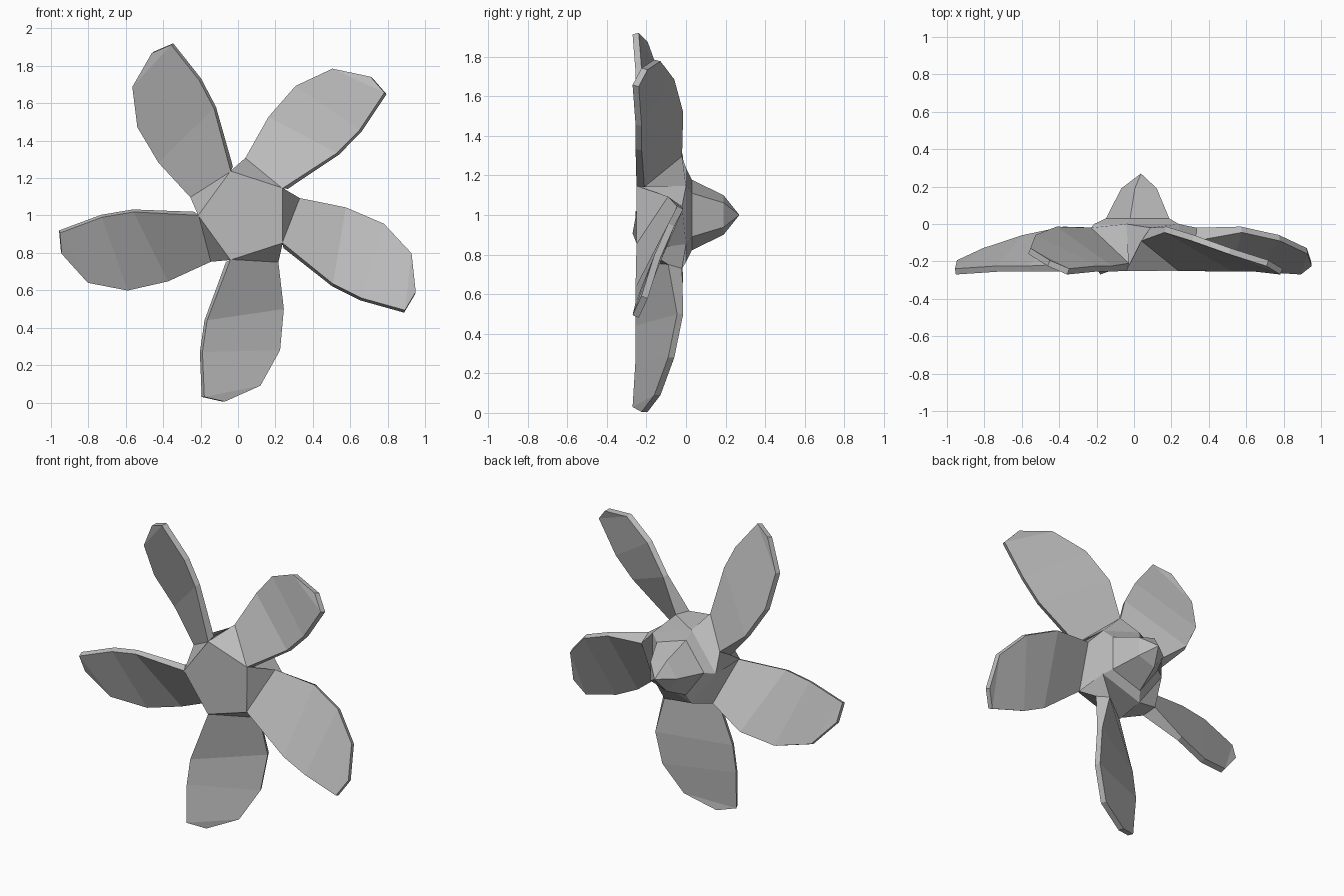
import bpy, bmesh, math
from mathutils import Vector, Matrix

cube = bpy.data.objects.get("Cube")
if cube:
    bpy.data.objects.remove(cube)

SIDES = 5
STEP = math.tau / SIDES
CENTRE = Vector((0.037, 0, 1.0))

# Single plain metal colour
metal = bpy.data.materials.new("grey_metal")
metal.use_nodes = True
grey = (0.5, 0.5, 0.5, 1)
metal.diffuse_color = grey
metal.node_tree.nodes["Principled BSDF"].inputs["Base Color"].default_value = grey


def finish(name, bm):
    bmesh.ops.recalc_face_normals(bm, faces=bm.faces)
    mesh = bpy.data.meshes.new(name)
    bm.to_mesh(mesh)
    bm.free()
    mesh.materials.append(metal)
    obj = bpy.data.objects.new(name, mesh)
    bpy.context.collection.objects.link(obj)
    return obj


def corner(i, radius, y):
    a = math.pi + i * STEP
    return CENTRE + Vector((radius * math.cos(a), y, radius * math.sin(a)))


def bridge(bm, a, b):
    n = len(a)
    for i in range(n):
        j = (i + 1) % n
        bm.faces.new((a[i], a[j], b[j], b[i]))


# Hub: pentagonal drum, chamfered collar and pointed spinner
bm = bmesh.new()
profile = [(0.25, -0.25), (0.25, 0.0), (0.187, 0.03), (0.105, 0.19)]
rings = [[bm.verts.new(corner(i, r, y)) for i in range(SIDES)] for r, y in profile]
bm.faces.new(rings[0])
for a, b in zip(rings, rings[1:]):
    bridge(bm, a, b)
tip = bm.verts.new(CENTRE + Vector((0, 0.27, 0)))
for i in range(SIDES):
    bm.faces.new((rings[-1][i], rings[-1][(i + 1) % SIDES], tip))
finish("hub", bm)

# Blade front edges, left then right, from mid blade to outer end
stations = [
    ((-0.165, -0.255, 0.44), (0.245, -0.045, 0.50)),
    ((-0.190, -0.255, 0.27), (0.225, -0.09, 0.28)),
    ((-0.180, -0.27, 0.03), (0.12, -0.16, 0.09)),
]
blade_tip = Vector((-0.07, -0.225, 0.005))
THICKNESS = Vector((-0.014, 0.031, 0))


def make_blade(name, angle):
    bm = bmesh.new()
    # Root matches one side of the hub, then twists into the blade
    sections = [
        [corner(1, 0.25, -0.25), corner(2, 0.25, -0.25),
         corner(2, 0.25, 0), corner(1, 0.25, 0)],
        [Vector((-0.04, -0.25, 0.765)), Vector((0.216, -0.09, 0.75)),
         Vector((0.17, -0.02, 0.73)), Vector((-0.065, -0.21, 0.75))],
    ]
    for left, right in stations:
        l, r = Vector(left), Vector(right)
        sections.append([l, r, r + THICKNESS, l + THICKNESS])
    rings = [[bm.verts.new(p) for p in s] for s in sections]
    for a, b in zip(rings, rings[1:]):
        bridge(bm, a, b)
    # Rounded outer end
    l, r, rb, lb = rings[-1]
    t = bm.verts.new(blade_tip)
    tb = bm.verts.new(blade_tip + THICKNESS)
    for face in ((l, r, t), (rb, lb, tb), (r, rb, tb, t), (t, tb, lb, l)):
        bm.faces.new(face)
    bmesh.ops.rotate(bm, verts=bm.verts, cent=CENTRE,
                     matrix=Matrix.Rotation(angle, 3, 'Y'))
    finish(name, bm)


for k in range(SIDES):
    make_blade(f"blade_{k + 1}", k * STEP)
